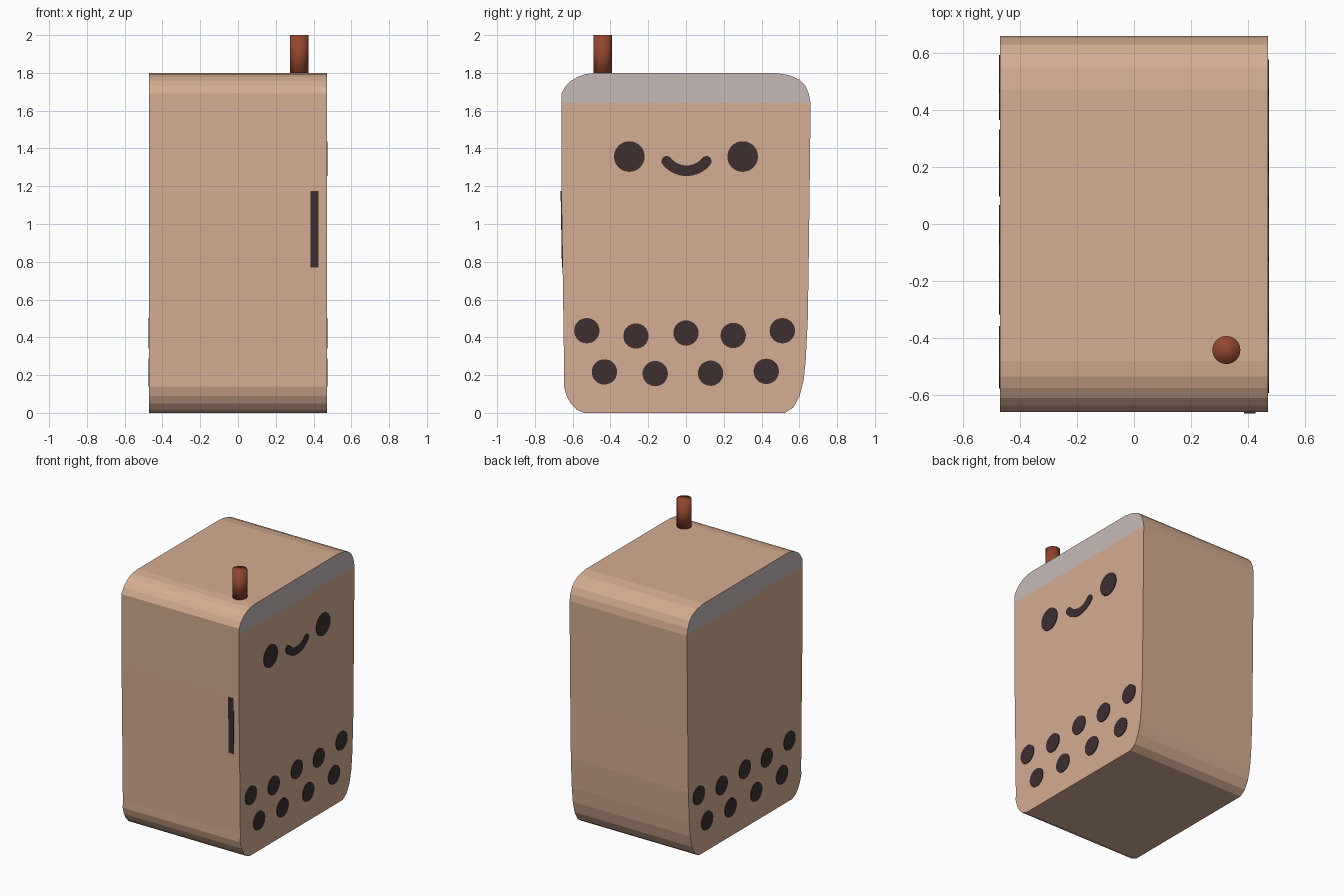
import bpy, bmesh, math

if "Cube" in bpy.data.objects:
    bpy.data.objects.remove(bpy.data.objects["Cube"])


def material(name, r, g, b):
    lin = [(c / 255 / 12.92) if c < 11 else ((c / 255 + 0.055) / 1.055) ** 2.4 for c in (r, g, b)]
    m = bpy.data.materials.new(name)
    m.diffuse_color = (*lin, 1)
    m.use_nodes = True
    m.node_tree.nodes["Principled BSDF"].inputs["Base Color"].default_value = m.diffuse_color
    return m


TAN = material("milk tea tan", 212, 173, 146)
GREY = material("lid grey", 198, 187, 184)
DARK = material("dark brown", 61, 47, 48)
RED = material("straw red brown", 146, 70, 49)


def prism(name, outline, x0, x1, *mats, cut=None):
    """Extrude a (y, z) outline from x0 to x1; faces above cut on the x sides get slot 1."""
    bm = bmesh.new()
    face = bm.faces.new([bm.verts.new((x0, y, z)) for y, z in outline])
    ext = bmesh.ops.extrude_face_region(bm, geom=[face])
    for v in ext["geom"]:
        if isinstance(v, bmesh.types.BMVert):
            v.co.x = x1
    bmesh.ops.recalc_face_normals(bm, faces=bm.faces)
    if cut:
        bmesh.ops.bisect_plane(bm, geom=bm.verts[:] + bm.edges[:] + bm.faces[:],
                               plane_co=(0, 0, cut), plane_no=(0, 0, 1))
        for f in bm.faces:
            f.normal_update()
            if abs(f.normal.x) > 0.9 and f.calc_center_median().z > cut:
                f.material_index = 1
    mesh = bpy.data.meshes.new(name)
    bm.to_mesh(mesh)
    bm.free()
    ob = bpy.data.objects.new(name, mesh)
    bpy.context.collection.objects.link(ob)
    for m in mats:
        mesh.materials.append(m)
    return ob


def arc(cy, cz, r, a0, a1, n):
    return [(cy + r * math.cos(math.radians(a0 + (a1 - a0) * i / n)),
             cz + r * math.sin(math.radians(a0 + (a1 - a0) * i / n))) for i in range(n + 1)]


HALF = 0.47     # half width of the body
PLATE = 0.004   # thickness of painted details


def disc(name, y, z, r, side):
    prism(name, arc(y, z, r, 0, 360, 32)[:-1], side * (HALF - 0.002), side * (HALF + PLATE), DARK)


# Body: rounded carton profile, slightly wider at the top, with grey lid band on both sides
profile = [(-0.54, 0), (0.525, 0), (0.57, 0.03), (0.602, 0.09), (0.623, 0.175), (0.634, 0.28),
           (0.645, 0.5), (0.651, 0.9), (0.656, 1.3), (0.66, 1.64), (0.65, 1.69), (0.63, 1.735),
           (0.60, 1.765), (0.545, 1.788), (0.47, 1.8),
           (-0.48, 1.8), (-0.535, 1.793), (-0.575, 1.778), (-0.61, 1.757), (-0.637, 1.73),
           (-0.66, 1.69), (-0.66, 1.18), (-0.652, 0.7), (-0.645, 0.2), (-0.646, 0.14),
           (-0.632, 0.09), (-0.61, 0.05), (-0.58, 0.018)]
prism("body", profile, -HALF, HALF, TAN, GREY, cut=1.64)

# Pearl dots, the same layout turned half round on the other side
dots = [(-0.525, 0.435), (-0.265, 0.407), (0, 0.423), (0.25, 0.41), (0.51, 0.435),
        (-0.432, 0.217), (-0.163, 0.208), (0.13, 0.21), (0.425, 0.22)]
for side, label in ((1, "right"), (-1, "left")):
    for i, (y, z) in enumerate(dots):
        disc(f"pearl_{label}_{i + 1}", side * y, z, 0.067, side)

# Eyes on the right side
for y, label in ((-0.30, "front"), (0.30, "back")):
    disc(f"eye_{label}", y, 1.357, 0.081, 1)

# Smile: bent band with rounded ends
R, W, A, CY, CZ = 0.135, 0.028, 51, 0.003, 1.417
ends = [(CY + s * R * math.sin(math.radians(A)), CZ - R * math.cos(math.radians(A))) for s in (-1, 1)]
smile = (arc(CY, CZ, R + W, 270 - A, 270 + A, 16)
         + arc(*ends[1], W, A - 90, A + 90, 8)[1:-1]
         + arc(CY, CZ, R - W, 270 + A, 270 - A, 16)
         + arc(*ends[0], W, 90 - A, 270 - A, 8)[1:-1])
prism("smile", smile, HALF - 0.002, HALF + PLATE, DARK)

# Door handle strip on the front, following the slope of the body
prism("door_handle", [(-0.651, 0.77), (-0.658, 1.175), (-0.664, 1.175), (-0.657, 0.77)],
      0.385, 0.427, DARK)

# Straw
bpy.ops.mesh.primitive_cylinder_add(vertices=32, radius=0.049, depth=0.22, location=(0.324, -0.442, 1.89))
straw = bpy.context.object
straw.name = "straw"
straw.data.materials.append(RED)
bpy.ops.object.shade_smooth()
